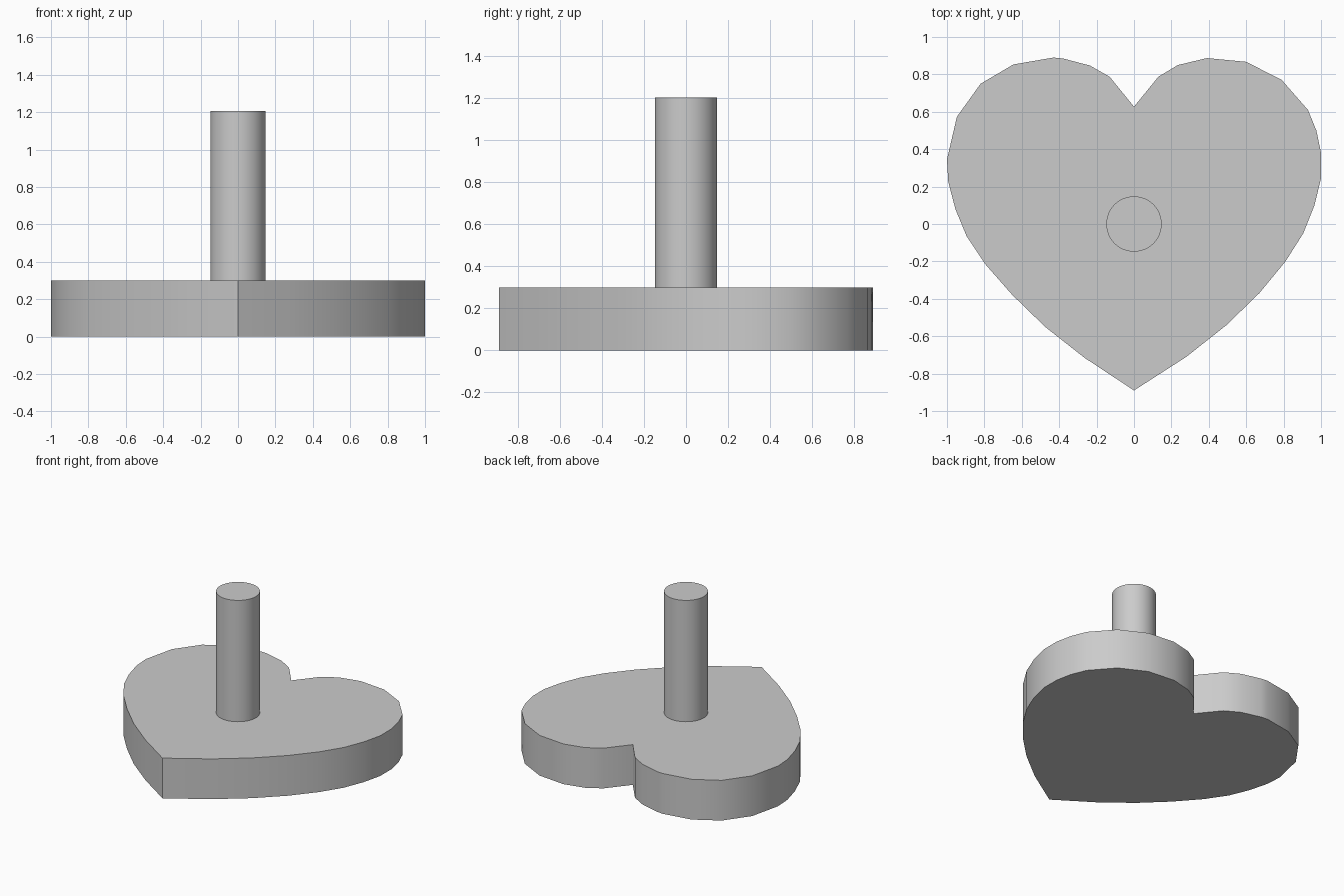
import bpy
import bmesh
import math

cube = bpy.data.objects.get("Cube")
if cube:
    bpy.data.objects.remove(cube, do_unlink=True)

BASE_TOP = 0.30
POST_TOP = 1.205
POST_RADIUS = 0.148

grey = bpy.data.materials.new("plain grey")
grey.use_nodes = True
colour = (0.6, 0.6, 0.6, 1)
grey.diffuse_color = colour
grey.node_tree.nodes["Principled BSDF"].inputs["Base Color"].default_value = colour


def finish(name, bm):
    """Turn a bmesh into a named, smooth-by-angle object."""
    bmesh.ops.recalc_face_normals(bm, faces=bm.faces)
    mesh = bpy.data.meshes.new(name)
    bm.to_mesh(mesh)
    bm.free()
    mesh.materials.append(grey)
    obj = bpy.data.objects.new(name, mesh)
    bpy.context.collection.objects.link(obj)
    bpy.ops.object.select_all(action="DESELECT")
    obj.select_set(True)
    bpy.context.view_layer.objects.active = obj
    bpy.ops.object.shade_smooth_by_angle(angle=math.radians(30))
    return obj


# Heart outline, from the front tip round the left lobe, notch and right lobe
left_side = [
    (0, -0.89), (0.28, -0.71), (0.495, -0.54), (0.67, -0.37), (0.81, -0.2),
    (0.905, -0.05), (0.965, 0.1), (1, 0.245), (1, 0.38), (0.975, 0.5),
    (0.93, 0.61), (0.79, 0.77), (0.6, 0.867), (0.39, 0.887), (0.235, 0.85),
    (0.13, 0.787),
]
right_side = [
    (0, 0.627), (-0.13, 0.787), (-0.235, 0.847), (-0.38, 0.885), (-0.43, 0.89),
    (-0.645, 0.853), (-0.82, 0.75), (-0.947, 0.573), (-1, 0.345), (-0.993, 0.225),
    (-0.955, 0.08), (-0.895, -0.065), (-0.795, -0.215), (-0.65, -0.38),
    (-0.475, -0.55), (-0.265, -0.715),
]

# Heart-shaped base plate
bm = bmesh.new()
outline = bm.faces.new([bm.verts.new((x, y, 0)) for x, y in left_side + right_side])
raised = bmesh.ops.extrude_face_region(bm, geom=[outline], use_keep_orig=True)["geom"]
bmesh.ops.translate(bm, vec=(0, 0, BASE_TOP),
                    verts=[v for v in raised if isinstance(v, bmesh.types.BMVert)])
finish("heart_base", bm)

# Round post standing on the base
bm = bmesh.new()
bmesh.ops.create_cone(bm, cap_ends=True, segments=64, radius1=POST_RADIUS,
                      radius2=POST_RADIUS, depth=POST_TOP - BASE_TOP)
bmesh.ops.translate(bm, vec=(0, 0, (POST_TOP + BASE_TOP) / 2), verts=bm.verts)
finish("post", bm)
